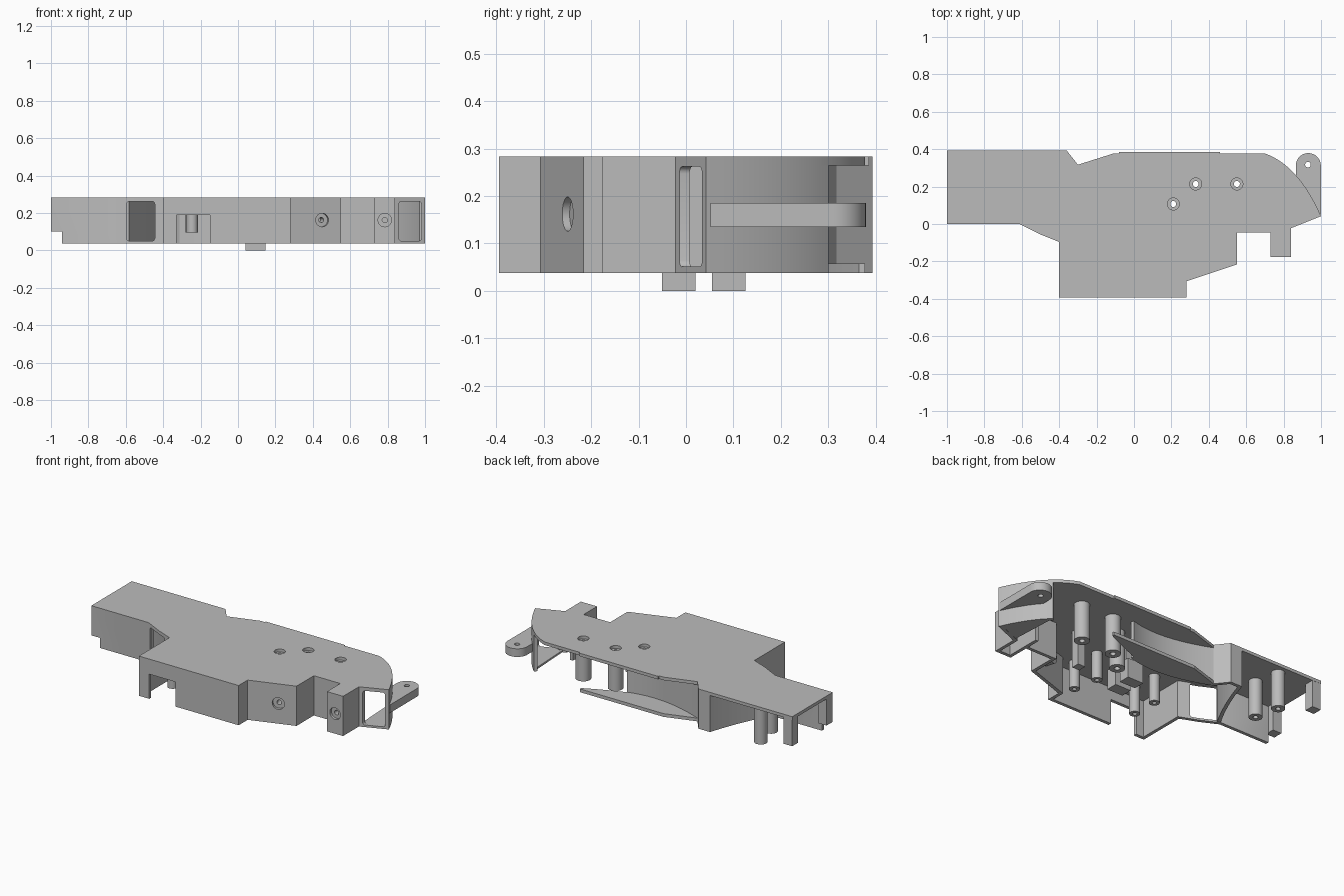
import bpy, bmesh, math
from mathutils import Vector

cube = bpy.data.objects.get("Cube")
if cube:
    bpy.data.objects.remove(cube, do_unlink=True)

mat = bpy.data.materials.new("housing grey")
mat.use_nodes = True
GREY = (0.5, 0.5, 0.5, 1)
mat.diffuse_color = GREY
mat.node_tree.nodes["Principled BSDF"].inputs["Base Color"].default_value = GREY

BASE, ROOF, TOP, T = 0.038, 0.264, 0.283, 0.02
CENTRE = -0.006  # centres the finished housing front to back
parts = []


def link(name, bm):
    me = bpy.data.meshes.new(name)
    bm.to_mesh(me)
    bm.free()
    me.materials.append(mat)
    ob = bpy.data.objects.new(name, me)
    bpy.context.collection.objects.link(ob)
    parts.append(ob)
    return ob


def make(name, bm):
    bmesh.ops.recalc_face_normals(bm, faces=bm.faces)
    return link(name, bm)


def activate(ob):
    bpy.ops.object.select_all(action='DESELECT')
    ob.select_set(True)
    bpy.context.view_layer.objects.active = ob


def smooth(ob):
    activate(ob)
    bpy.ops.object.shade_smooth_by_angle(angle=math.radians(30))


def prism(name, pts, z0, z1):
    bm = bmesh.new()
    f = bm.faces.new([bm.verts.new((x, y, z0)) for x, y in pts])
    r = bmesh.ops.extrude_face_region(bm, geom=[f])
    vs = [v for v in r["geom"] if isinstance(v, bmesh.types.BMVert)]
    bmesh.ops.translate(bm, verts=vs, vec=(0, 0, z1 - z0))
    return make(name, bm)


def box(name, x0, x1, y0, y1, z0, z1, bevel=0):
    ob = prism(name, [(x0, y0), (x1, y0), (x1, y1), (x0, y1)], z0, z1)
    if bevel:
        bm = bmesh.new()
        bm.from_mesh(ob.data)
        # round only the edges that run front to back
        along = [e for e in bm.edges
                 if abs(e.verts[0].co.y - e.verts[1].co.y) > 0.001]
        bmesh.ops.bevel(bm, geom=along, offset=bevel, segments=4, profile=0.5, affect='EDGES')
        bm.to_mesh(ob.data)
        bm.free()
    return ob


def tube(name, start, end, r, bore=0):
    """Cylinder between two points, hollow when a bore is given."""
    a, b = Vector(start), Vector(end)
    turn = (b - a).to_track_quat('Z', 'Y')
    n = 32
    bm = bmesh.new()

    def ring(p, rad):
        return [bm.verts.new(p + turn @ Vector((rad * math.cos(i * math.tau / n),
                rad * math.sin(i * math.tau / n), 0))) for i in range(n)]
    rings = [ring(a, r), ring(b, r)]
    if bore:
        rings += [ring(b, bore), ring(a, bore)]
        pairs = list(zip(rings, rings[1:] + rings[:1]))
    else:
        pairs = [rings]
        bm.faces.new(rings[0])
        bm.faces.new(rings[1])
    for p, q in pairs:
        for i in range(n):
            j = (i + 1) % n
            bm.faces.new((p[i], p[j], q[j], q[i]))
    ob = make(name, bm)
    smooth(ob)
    return ob


def wall(name, pts):
    """Upright wall following a path, thickened to the inner (left) side."""
    bm = bmesh.new()
    cols = [[bm.verts.new((x, y, z)) for z in (BASE, ROOF + 0.002)] for x, y in pts]
    for (a, b), (c, d) in zip(cols, cols[1:]):
        bm.faces.new((a, c, d, b))
    ob = link(name, bm)
    mod = ob.modifiers.new("thickness", 'SOLIDIFY')
    mod.thickness, mod.offset, mod.use_even_offset = T, -1, True
    activate(ob)
    bpy.ops.object.modifier_apply(modifier=mod.name)
    return ob


def cut(ob, cutters):
    for c in cutters:
        mod = ob.modifiers.new("cut", 'BOOLEAN')
        mod.operation, mod.object, mod.solver = 'DIFFERENCE', c, 'EXACT'
        activate(ob)
        bpy.ops.object.modifier_apply(modifier=mod.name)
        parts.remove(c)
        bpy.data.objects.remove(c, do_unlink=True)


def curve(p, c, q, n=16):
    p, c, q = Vector(p), Vector(c), Vector(q)
    return [tuple(p * (1 - t) ** 2 + c * 2 * t * (1 - t) + q * t * t)
            for t in [i / n for i in range(n + 1)]]


# Outline: front run, rounded end, back run
front = [(-1, .005), (-.61, .005), (-.5, -.05), (-.4, -.09), (-.4, -.388), (.28, -.388),
         (.28, -.3), (.55, -.21), (.55, -.04), (.73, -.04), (.73, -.17),
         (.84, -.17), (.84, -.016)]
nose = curve((1, .048), (.88, .32), (.7, .383))
back = [(.46, .383), (.46, .392), (-.08, .392), (-.08, .383), (-.11, .383),
        (-.3, .323), (-.36, .399), (-1, .399)]

# Top plate with counterbored screw holes
main_posts = [(.21, .113), (.33, .22), (.55, .22)]
plate = prism("top_plate", front + nose + back, ROOF, TOP)
cut(plate, [tube("cutter", (x, y, .2), (x, y, .4), .032) for x, y in main_posts])
smooth(plate)

# Outer wall with its windows, notch and screw recesses
nose_wall = [p for p in nose if p[1] < .32]
shell = wall("outer_wall", front + nose_wall)
slant = Vector((.316, -.949, 0))
recesses = [("slanted", Vector((.45, -.243, .162)), slant),
            ("front", Vector((.785, -.17, .162)), Vector((0, -1, 0)))]
cut(shell, [
    box("cutter", .86, .98, -.1, .066, .05, .262, .015),
    box("cutter", -.595, -.445, -.15, .026, .05, .262, .015),
    box("cutter", -.33, -.15, -.45, -.35, 0, .19),
    box("cutter", -1.1, -.94, -.1, .1, 0, .1),
] + [tube("cutter", p + d * .05, p - d * .05, .036) for _, p, d in recesses])
smooth(shell)
for label, p, d in recesses:
    tube(label + "_screw_boss", p - d * .016, p - d * .07, .042, .014)
    tube(label + "_screw_boss_end", p - d * .07, p - d * .075, .042)

# Chute wall closing off the left window, running to the back
wall("chute_wall", curve((-.44, .395), (-.5, .2), (-.6, .026)))

# Floor and inner partition of the rounded end
prism("nose_floor", [(.842, -.014)] + nose_wall, BASE + .001, BASE + .013)
box("nose_partition", .73, .75, -.04, .065, BASE, ROOF)

# Curved well wall at the back and its crescent floor
well = curve((.22, .268), (.0, .2), (-.3, .323))
smooth(wall("well_wall", well + [(-.36, .399), (-.44, .399)]))
prism("well_floor", [(.46, .383), (-.11, .383)] + well[::-1]
      + curve((.25, .28), (.36, .32), (.46, .37), 8), BASE, BASE + T)

# Mounting lug on the rounded end
tip = [(.932 + .067 * math.cos(a), .318 + .067 * math.sin(a))
       for a in [math.pi * i / 20 for i in range(21)]]
lug = prism("mounting_lug", [(.985, .058), (.999, .058)] + tip + [(.865, .265), (.93, .17)],
            .135, .185)
cut(lug, [tube("cutter", (.93, .323, 0), (.93, .323, .3), .015)])
smooth(lug)

# Screw posts hanging from the plate
for i, (x, y) in enumerate(main_posts):
    tube(f"long_post_{i}", (x, y, BASE), (x, y, ROOF + .001), .044, .016)
for i, (x, y) in enumerate([(-.71, .19), (-.745, .34)]):
    tube(f"end_post_{i}", (x, y, BASE), (x, y, ROOF), .038, .014)
for i, (x, y) in enumerate([(-.25, -.12), (-.245, -.28), (.18, -.285), (.15, -.13)]):
    tube(f"short_post_{i}", (x, y, .095), (x, y, ROOF), .03, .012)

# Corner blocks at the open end
for label, y in (("front", .005), ("back", .339)):
    box(label + "_corner_block", -.999, -.94, y + .001, y + .059, .1, ROOF)

# Central feet and support
for label, y0, y1 in (("front", -.045, .026), ("back", .061, .131)):
    box(label + "_foot", .04, .147, y0, y1, 0, .12)
box("foot_bridge", .05, .137, -.03, .1, .1, ROOF)
box("inner_support", .355, .405, -.035, .015, BASE, ROOF)

for ob in parts:
    ob.location.y += CENTRE
